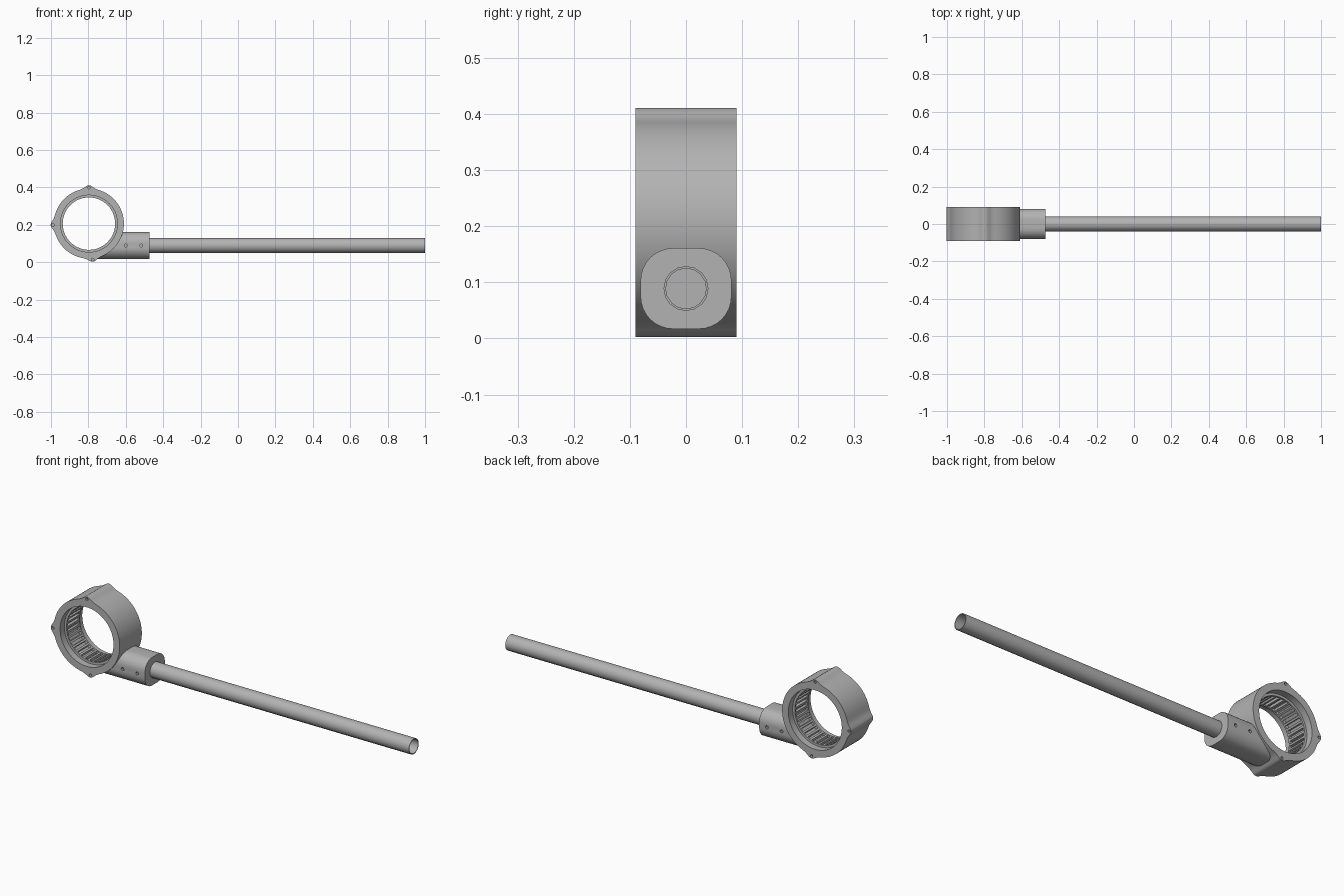
import bpy, bmesh, math
from mathutils import Matrix, Vector

if "Cube" in bpy.data.objects:
    bpy.data.objects.remove(bpy.data.objects["Cube"])

CX, CZ = -0.797, 0.206      # ring centre
TUBE_Z = 0.089              # tube axis height
LUGS = [90, 182, 276]       # lug directions in degrees

grey = bpy.data.materials.new("plain grey")
grey.use_nodes = True
GREY = (0.45, 0.45, 0.45, 1)
grey.diffuse_color = GREY
grey.node_tree.nodes["Principled BSDF"].inputs["Base Color"].default_value = GREY


def finish(name, bm):
    bmesh.ops.recalc_face_normals(bm, faces=bm.faces)
    mesh = bpy.data.meshes.new(name)
    bm.to_mesh(mesh)
    bm.free()
    mesh.materials.append(grey)
    ob = bpy.data.objects.new(name, mesh)
    bpy.context.collection.objects.link(ob)
    return ob


def cylinder(bm, centre, radius, length, axis, sides):
    turn = Vector((0, 0, 1)).rotation_difference(Vector(axis)).to_matrix().to_4x4()
    bmesh.ops.create_cone(bm, cap_ends=True, segments=sides, radius1=radius,
                          radius2=radius, depth=length,
                          matrix=Matrix.Translation(centre) @ turn)


def bridge(bm, loops, closed):
    """Skin a list of vertex loops, joining last to first if closed."""
    count = len(loops[0])
    for i in range(len(loops) if closed else len(loops) - 1):
        a, b = loops[i], loops[(i + 1) % len(loops)]
        for j in range(count):
            k = (j + 1) % count
            bm.faces.new((a[j], a[k], b[k], b[j]))


def cut(ob, cutter):
    mod = ob.modifiers.new("cut", "BOOLEAN")
    mod.operation = "DIFFERENCE"
    mod.solver = "EXACT"
    mod.object = cutter
    cutter.hide_render = True
    bpy.context.view_layer.objects.active = ob
    bpy.ops.object.modifier_apply(modifier=mod.name)
    bpy.data.objects.remove(cutter)


def smooth(ob, degrees=30):
    bpy.ops.object.select_all(action="DESELECT")
    ob.select_set(True)
    bpy.context.view_layer.objects.active = ob
    bpy.ops.object.shade_smooth_by_angle(angle=math.radians(degrees))


def outer_radius(angle):
    """Circle that flares up into a small rounded lug at each lug direction."""
    bump = 0
    for lug in LUGS:
        d = (math.degrees(angle) - lug + 180) % 360 - 180
        bump = max(bump, math.exp(-(d / 8) ** 2))
    return 0.187 + 0.018 * bump


# Ring housing: swept section with a row of slots in its inner sleeve
bm = bmesh.new()
sections = []
SLOTS = 36
for s in range(SLOTS):
    for offset, slotted in ((0, 0), (0.2, 0), (0.4, 0), (0.45, 1), (0.7, 1), (0.95, 1)):
        a = (s + offset) / SLOTS * math.tau
        outer = outer_radius(a)
        floor = 0.154 if slotted else 0.14
        half = [(outer, 0.09), (0.152, 0.09), (0.152, 0.055), (0.14, 0.055),
                (0.14, 0.047), (floor, 0.046)]
        profile = half + [(r, -y) for r, y in reversed(half)]
        sections.append([bm.verts.new((CX + r * math.cos(a), y, CZ + r * math.sin(a)))
                         for r, y in profile])
bridge(bm, sections, True)
bmesh.ops.dissolve_degenerate(bm, dist=0.00001, edges=bm.edges)
ring = finish("ring_housing", bm)

# Screw holes through both faces of every lug
bm = bmesh.new()
for lug in LUGS:
    a = math.radians(lug)
    for side in (-1, 1):
        cylinder(bm, (CX + 0.193 * math.cos(a), side * 0.09, CZ + 0.193 * math.sin(a)),
                 0.007, 0.06, (0, 1, 0), 12)
cut(ring, finish("lug_hole_cutter", bm))
smooth(ring)

# Socket: rounded block running from under the ring to the tube
bm = bmesh.new()
HALF_Y, HALF_Z, CORNER = 0.081, 0.072, 0.058
ends = []
for x in (-0.775, -0.473):
    loop = []
    for q, (sy, sz) in enumerate(((1, 1), (-1, 1), (-1, -1), (1, -1))):
        for i in range(9):
            a = (q + i / 8) * math.pi / 2
            loop.append(bm.verts.new((x, sy * (HALF_Y - CORNER) + CORNER * math.cos(a),
                                      TUBE_Z + sz * (HALF_Z - CORNER) + CORNER * math.sin(a))))
    ends.append(loop)
    bm.faces.new(loop)
bridge(bm, ends, False)
socket = finish("tube_socket", bm)

# Clear the ring bore and drill the side screw holes
bm = bmesh.new()
cylinder(bm, (CX, 0, CZ), 0.17, 0.4, (0, 1, 0), 72)
cut(socket, finish("bore_cutter", bm))
bm = bmesh.new()
for x in (-0.60, -0.517):
    for side in (-1, 1):
        cylinder(bm, (x, side * 0.08, TUBE_Z), 0.008, 0.06, (0, 1, 0), 12)
cut(socket, finish("side_hole_cutter", bm))
smooth(socket)

# Hollow tube
bm = bmesh.new()
loops = []
for x, r in ((-0.49, 0.036), (1.0, 0.036), (1.0, 0.04), (-0.49, 0.04)):
    loops.append([bm.verts.new((x, r * math.cos(i / 16 * math.tau),
                                TUBE_Z + r * math.sin(i / 16 * math.tau)))
                  for i in range(16)])
bridge(bm, loops, True)
smooth(finish("tube", bm))
